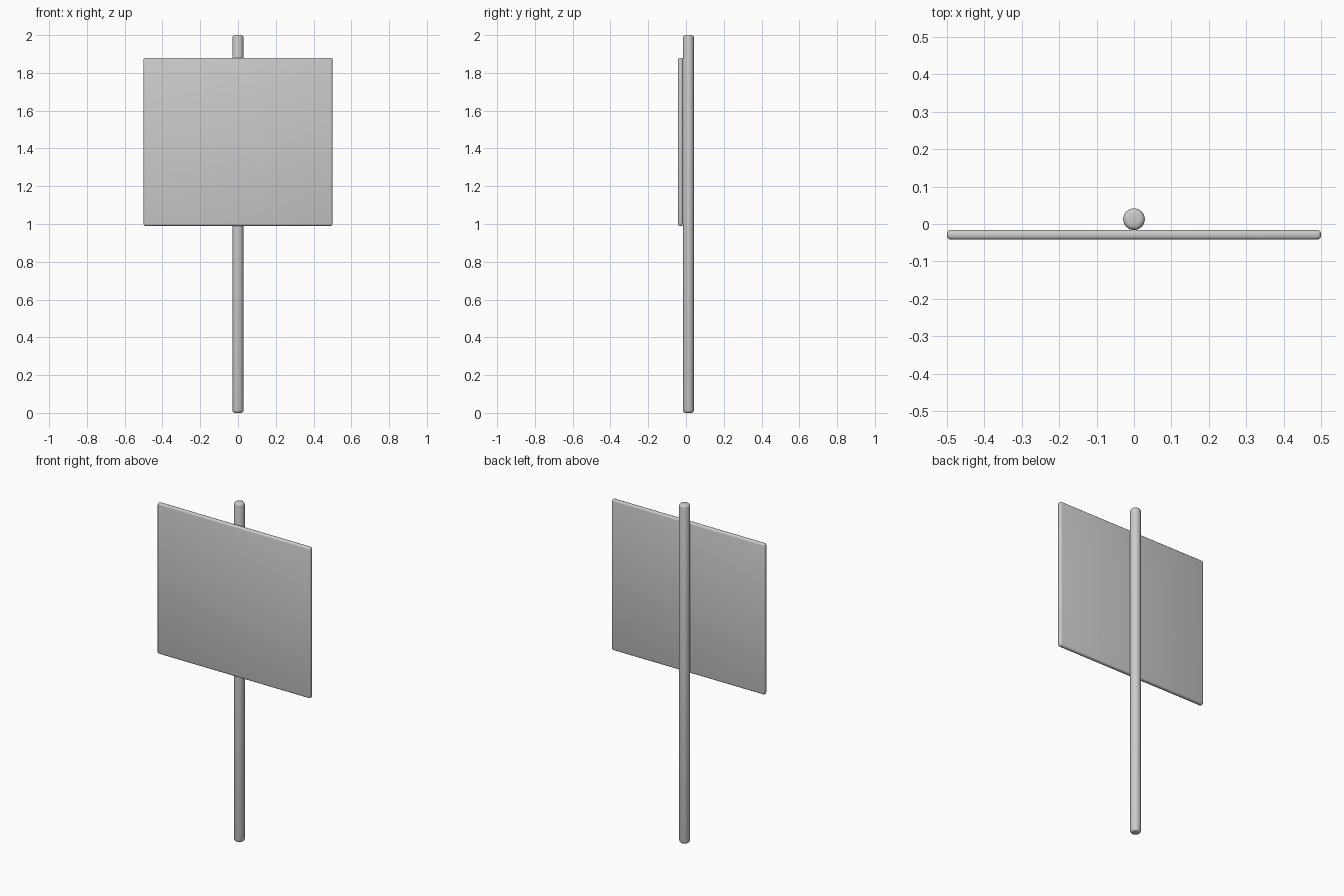
import bpy
import math

if "Cube" in bpy.data.objects:
    bpy.data.objects.remove(bpy.data.objects["Cube"])


def finish(obj, name, bevel):
    """Name the part, round its sharp edges and smooth the shading."""
    obj.name = name
    bpy.ops.object.transform_apply(location=False, rotation=False, scale=True)
    mod = obj.modifiers.new("rounded_edges", 'BEVEL')
    mod.width = bevel
    mod.segments = 3
    mod.limit_method = 'ANGLE'
    mod.angle_limit = math.radians(40)
    bpy.ops.object.modifier_apply(modifier=mod.name)
    bpy.ops.object.shade_smooth_by_angle(angle=math.radians(35))


# Upright post, full height
bpy.ops.mesh.primitive_cylinder_add(vertices=32, radius=0.029, depth=2.0,
                                    location=(0, 0.0128, 1.0))
finish(bpy.context.object, "post", 0.013)

# Flat sign board fixed to the front of the post
bpy.ops.mesh.primitive_cube_add(size=1, location=(0, -0.0288, 1.435))
board = bpy.context.object
board.scale = (1.0, 0.026, 0.89)
finish(board, "sign_board", 0.01)
